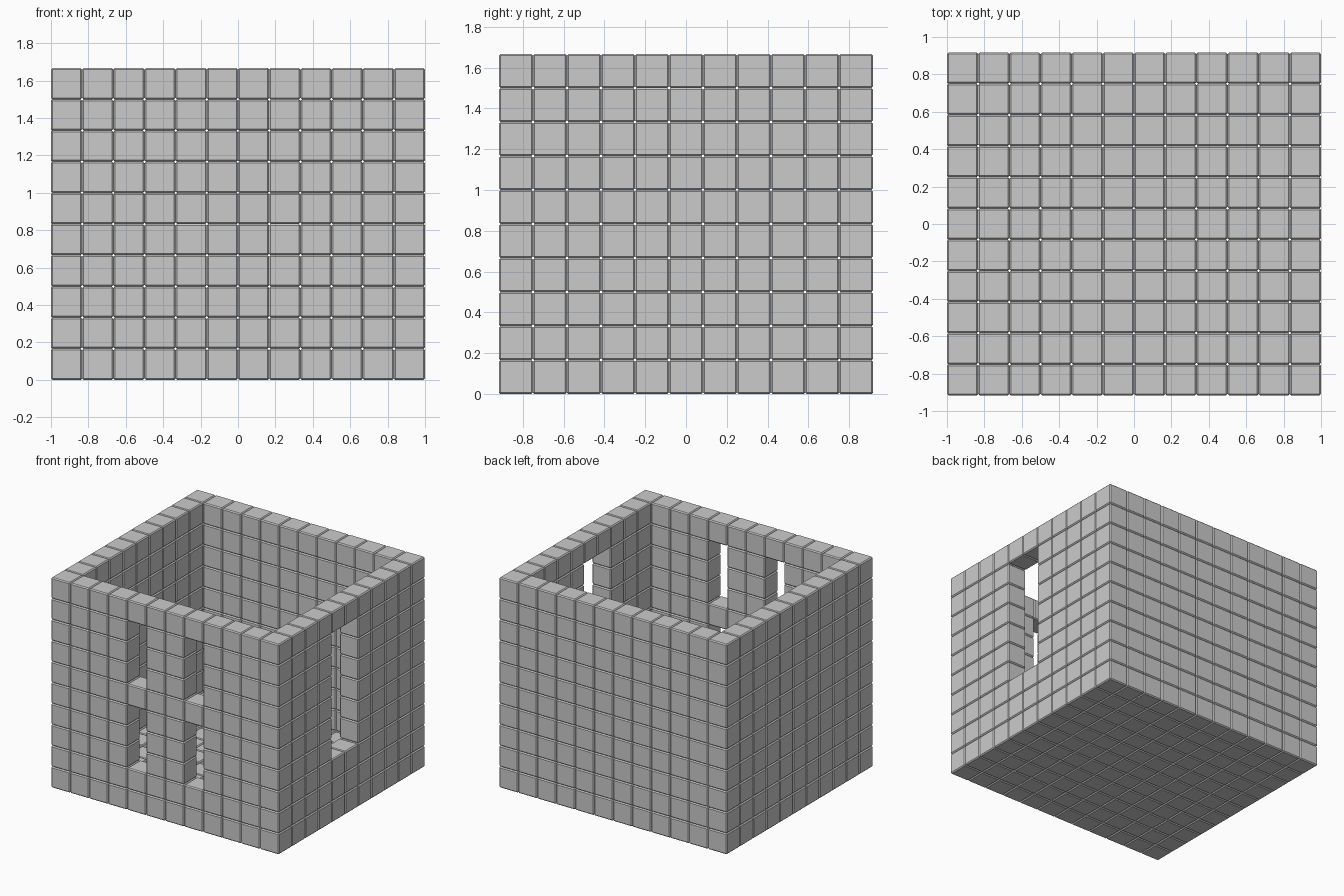
import bpy, bmesh
from mathutils import Matrix, Vector

if "Cube" in bpy.data.objects:
    bpy.data.objects.remove(bpy.data.objects["Cube"])

P = 1 / 6                    # block pitch
NX, NY, NZ = 12, 11, 10      # blocks along x, y, z
BEVEL = 0.008


def block_part(name, cells):
    """One object made of touching cubes with chamfered edges."""
    bm = bmesh.new()
    for i, j, k in cells:
        centre = Vector((i + 0.5 - NX / 2, j + 0.5 - NY / 2, k + 0.5)) * P
        bmesh.ops.create_cube(bm, size=P, matrix=Matrix.Translation(centre))
    bmesh.ops.bevel(bm, geom=bm.edges[:], offset=BEVEL, offset_type='OFFSET',
                    segments=1, profile=0.5, affect='EDGES')
    mesh = bpy.data.meshes.new(name)
    bm.to_mesh(mesh)
    bm.free()
    obj = bpy.data.objects.new(name, mesh)
    bpy.context.collection.objects.link(obj)


def front_opening(i, k):
    return i in (4, 7) and k in (2, 3, 4, 6, 7, 8)


def right_opening(j, k):
    return j in (4, 5) and 3 <= k <= 8


rows = range(1, NZ)

# Floor slab
block_part("floor", [(i, j, 0) for i in range(NX) for j in range(NY)])

# Front wall with four windows, plain back wall
block_part("front_wall", [(i, 0, k) for i in range(NX) for k in rows
                          if not front_opening(i, k)])
block_part("back_wall", [(i, NY - 1, k) for i in range(NX) for k in rows])

# Plain left wall, right wall with one tall window
block_part("left_wall", [(0, j, k) for j in range(1, NY - 1) for k in rows])
block_part("right_wall", [(NX - 1, j, k) for j in range(1, NY - 1) for k in rows
                          if not right_opening(j, k)])
